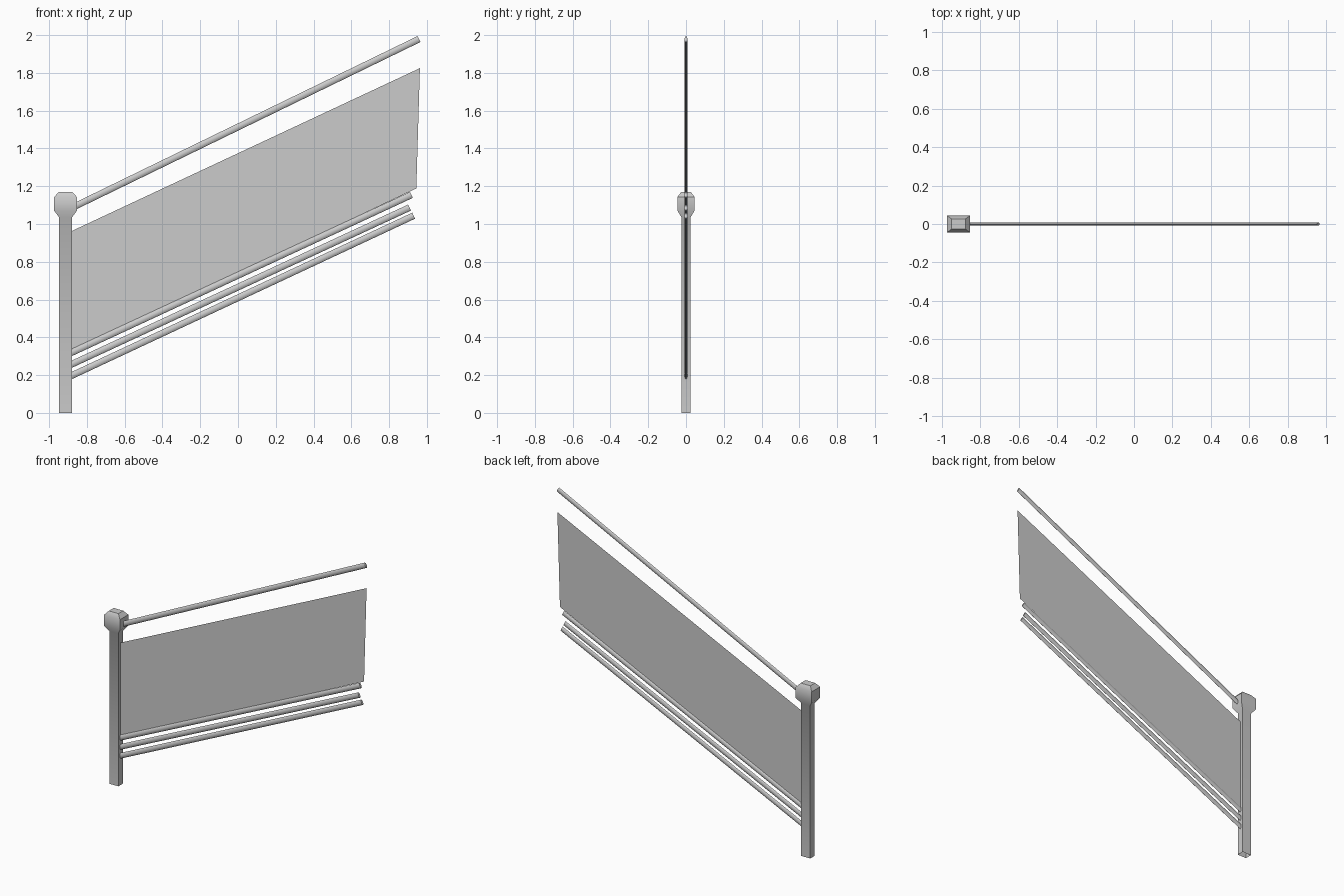
import bpy, bmesh, math
from mathutils import Vector

if "Cube" in bpy.data.objects:
    bpy.data.objects.remove(bpy.data.objects["Cube"])


def finish(name, bm, angle=40):
    bmesh.ops.recalc_face_normals(bm, faces=bm.faces[:])
    me = bpy.data.meshes.new(name)
    bm.to_mesh(me)
    bm.free()
    ob = bpy.data.objects.new(name, me)
    bpy.context.collection.objects.link(ob)
    bpy.ops.object.select_all(action='DESELECT')
    ob.select_set(True)
    bpy.context.view_layer.objects.active = ob
    bpy.ops.object.shade_smooth_by_angle(angle=math.radians(angle))
    return ob


def loft(bm, rings, cap_start=True, cap_end=True):
    loops = [[bm.verts.new(p) for p in ring] for ring in rings]
    for a, b in zip(loops, loops[1:]):
        for i in range(len(a)):
            j = (i + 1) % len(a)
            bm.faces.new((a[i], a[j], b[j], b[i]))
    if cap_start:
        bm.faces.new(loops[0][::-1])
    if cap_end:
        bm.faces.new(loops[-1])


# Newel post with its flared, chamfered cap, open underneath
POST_X = -0.913
profile = [(0.034, 0.024, 0), (0.034, 0.024, 1.035), (0.06, 0.045, 1.07),
           (0.06, 0.045, 1.143), (0.036, 0.026, 1.17)]
bm = bmesh.new()
loft(bm, [[(POST_X + sx * hx, sy * hy, z)
           for sx, sy in ((-1, -1), (1, -1), (1, 1), (-1, 1))]
          for hx, hy, z in profile], cap_start=False)
finish("newel_post", bm)


# Sloping rails with a flattened round section
def rail(name, x0, z0, x1, z1, half_height=0.0175, half_depth=0.008, sides=8):
    a, b = Vector((x0, 0, z0)), Vector((x1, 0, z1))
    d = (b - a).normalized()
    up = Vector((-d.z, 0, d.x))
    side = Vector((0, 1, 0))
    angles = [2 * math.pi * i / sides for i in range(sides)]
    bm = bmesh.new()
    loft(bm, [[p + up * half_height * math.sin(t) + side * half_depth * math.cos(t)
               for t in angles] for p in (a, b)])
    finish(name, bm, 60)


rail("handrail", -0.875, 1.088, 0.958, 1.979)
rail("lower_rail_top", -0.89, 0.315, 0.918, 1.154)
rail("lower_rail_middle", -0.89, 0.253, 0.908, 1.087)
rail("lower_rail_bottom", -0.89, 0.193, 0.93, 1.044)

# Thin infill panel
bm = bmesh.new()
bm.faces.new([bm.verts.new(p) for p in ((-0.88, 0, 0.325), (0.944, 0, 1.188),
                                        (0.963, 0, 1.825), (-0.88, 0, 0.963))])
finish("infill_panel", bm)
